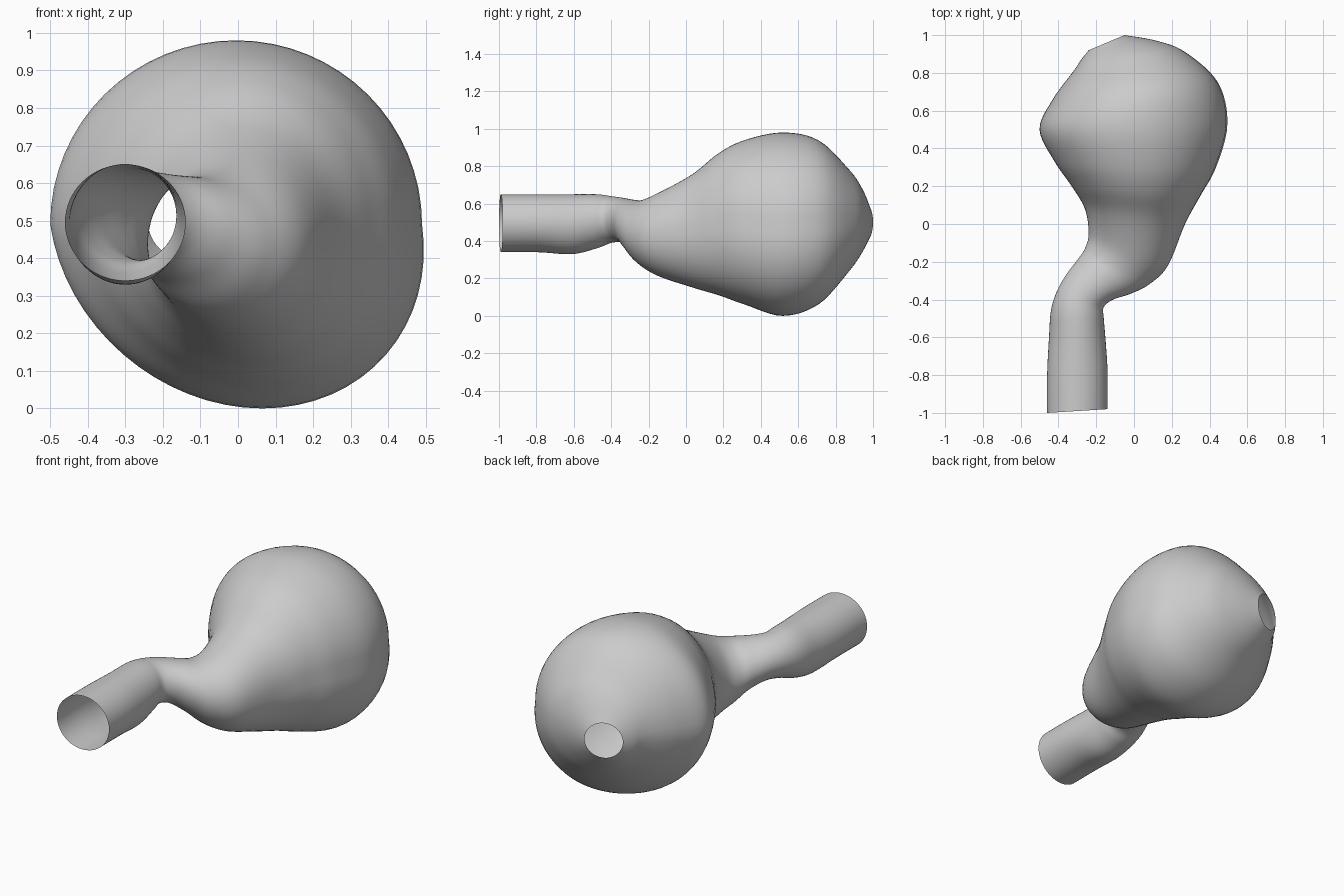
import bpy
import bmesh
import math
from mathutils import Vector

default_cube = bpy.data.objects.get("Cube")
if default_cube:
    bpy.data.objects.remove(default_cube, do_unlink=True)

SIDES = 64       # points around each ring
STEPS = 6        # rings between two stations
BELLY_LEAN = 7   # sideways lean of the lower belly

# Stations along the vessel, in hundredths:
# left x, left y, right x, right y, bottom z, top z
STATIONS = [
    (-46, -100, -14, -98, 34, 65),
    (-46, -80, -14, -78, 34, 65),
    (-45, -60, -15, -62, 33, 65),
    (-44, -46, -16, -50, 36, 65),
    (-41, -36, -16, -44, 39, 64),
    (-36, -27, -11, -40, 39, 63),
    (-30, -19, -2, -37, 34, 62),
    (-26, -13, 8, -32, 27, 62),
    (-24, -5, 18, -22, 21, 66),
    (-26, 8, 27, 0, 15, 76),
    (-33, 20, 35, 15, 11, 87),
    (-42, 33, 43, 30, 6, 94),
    (-50, 50, 49, 53, 0, 98),
    (-43, 66, 44, 75, 6, 94),
    (-32, 81, 27, 91, 23, 79),
    (-28, 87, 12, 97, 32, 70),
    (-24, 92, -5, 100, 40, 60),
]


def spline(a, b, c, d, t):
    """Catmull-Rom blend from b to c."""
    return 0.5 * (2 * b + (c - a) * t + (2 * a - 5 * b + 4 * c - d) * t ** 2
                  + (3 * b - a - 3 * c + d) * t ** 3)


def smooth_stations(stations):
    """Fill in the stations with a smooth spline."""
    last = len(stations) - 1
    result = []
    for i in range(last):
        near = [stations[min(max(i + k, 0), last)] for k in (-1, 0, 1, 2)]
        for step in range(STEPS):
            result.append([spline(*values, step / STEPS) for values in zip(*near)])
    result.append(stations[last])
    return result


def ring_points(station):
    """Tilted ellipse between the left and right edge of a station."""
    left_x, left_y, right_x, right_y, low, high = station
    left, right = Vector((left_x, left_y, 0)), Vector((right_x, right_y, 0))
    middle, half = (left + right) / 2, (right - left) / 2
    # Only the wide body leans
    lean = BELLY_LEAN * max(0, min(1, (half.length - 20) / 25))
    for i in range(SIDES):
        angle = math.tau * i / SIDES
        point = middle + half * math.cos(angle)
        point.z = (low + high) / 2 + (high - low) / 2 * math.sin(angle)
        point.x += lean * max(0, -math.sin(angle))
        yield point / 100


def make_material(name, colour):
    material = bpy.data.materials.new(name)
    material.use_nodes = True
    material.diffuse_color = colour
    material.node_tree.nodes["Principled BSDF"].inputs["Base Color"].default_value = colour
    return material


# Bulging vessel: an open skin lofted through the rings
bm = bmesh.new()
rings = [[bm.verts.new(p) for p in ring_points(s)] for s in smooth_stations(STATIONS)]
for ring, following in zip(rings, rings[1:]):
    for i in range(SIDES):
        j = (i + 1) % SIDES
        bm.faces.new((ring[i], ring[j], following[j], following[i]))
bmesh.ops.recalc_face_normals(bm, faces=bm.faces)

mesh = bpy.data.meshes.new("vessel_wall")
bm.to_mesh(mesh)
bm.free()
mesh.materials.append(make_material("light grey", (0.6, 0.6, 0.6, 1)))
vessel = bpy.data.objects.new("vessel_wall", mesh)
bpy.context.collection.objects.link(vessel)
for polygon in mesh.polygons:
    polygon.use_smooth = True
